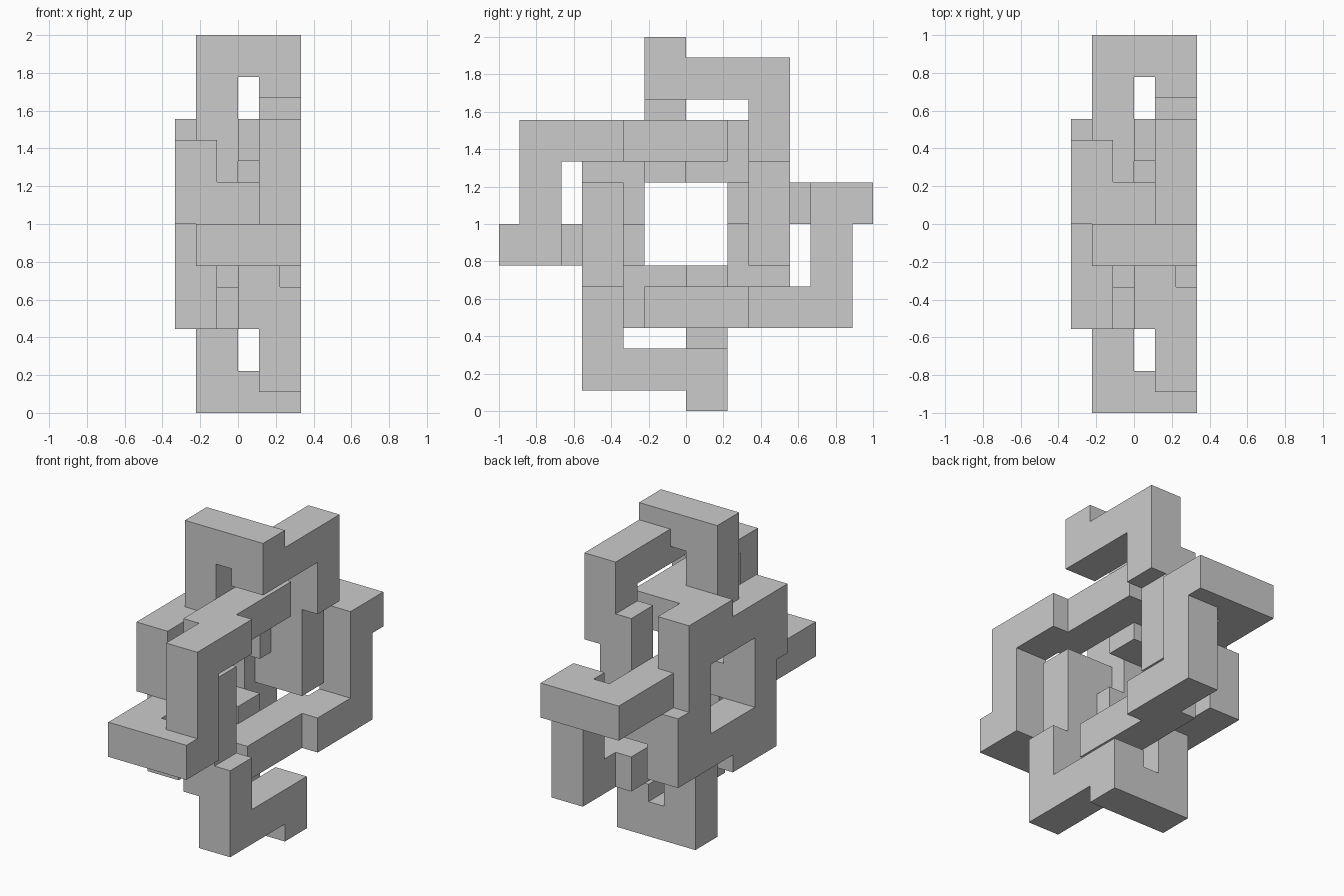
import bpy
import bmesh
from mathutils import Vector

UNIT = 1 / 9  # the whole model sits on a grid of ninths

cube = bpy.data.objects.get("Cube")
if cube:
    bpy.data.objects.remove(cube, do_unlink=True)

# One quarter of the frame: name -> x, y and z ranges in grid units
QUARTER = {
    "outer_bar": ((-2, 3), (-2, 0), (7, 9)),
    "outer_bar_lip": ((1, 3), (-2, 0), (6, 7)),
    "spoke": ((-2, 0), (-2, 0), (2, 7)),
    "arm": ((1, 3), (0, 5), (6, 8)),
    "arm_drop": ((1, 3), (3, 5), (3, 6)),
    "inner_bar": ((0, 2), (3, 5), (-2, 5)),
    "peg": ((-1, 0), (0, 2), (3, 5)),
    "plate_side": ((-3, -1), (0, 4), (2, 5)),
    "plate_corner": ((-3, -1), (2, 4), (0, 2)),
}


def quarter_turn(cell):
    """Turn a grid cell 90 degrees about the x axis."""
    x, y, z = cell
    return x, -z - 1, y


def fill(ranges):
    """Grid cells inside one block."""
    xs, ys, zs = (range(*r) for r in ranges)
    return {(x, y, z) for x in xs for y in ys for z in zs}


def skin(bm, cells):
    """Outer faces of a set of grid cells, fused into large flat faces."""
    for cell in cells:
        for axis in range(3):
            for sign in (-1, 1):
                step = [0, 0, 0]
                step[axis] = sign
                if tuple(c + s for c, s in zip(cell, step)) in cells:
                    continue
                centre = Vector(cell) + Vector((0.5, 0.5, 0.5))
                normal = Vector(step) / 2
                u, v = Vector((0, 0, 0)), Vector((0, 0, 0))
                u[(axis + 1) % 3] = 0.5
                v[(axis + 2) % 3] = 0.5 * sign
                corners = (-u - v, u - v, u + v, -u + v)
                bm.faces.new([bm.verts.new(centre + normal + c) for c in corners])
    bmesh.ops.remove_doubles(bm, verts=bm.verts, dist=0.001)
    bmesh.ops.dissolve_limit(bm, angle_limit=0.01, verts=bm.verts, edges=bm.edges)


# Gather the blocks and repeat them round the x axis
quarter = set().union(*(fill(r) for r in QUARTER.values()))
cells = set()
for _ in range(4):
    cells |= quarter
    quarter = {quarter_turn(c) for c in quarter}

# Fused frame, scaled and stood on the ground
bm = bmesh.new()
skin(bm, cells)
for vert in bm.verts:
    vert.co = vert.co * UNIT + Vector((0, 0, 1))
mesh = bpy.data.meshes.new("interlocked_frame")
bm.to_mesh(mesh)
bm.free()
frame = bpy.data.objects.new("interlocked_frame", mesh)
bpy.context.collection.objects.link(frame)

# Plain grey
grey = bpy.data.materials.new("light_grey")
grey.use_nodes = True
colour = (0.6, 0.6, 0.6, 1)
grey.diffuse_color = colour
grey.node_tree.nodes["Principled BSDF"].inputs["Base Color"].default_value = colour
mesh.materials.append(grey)
